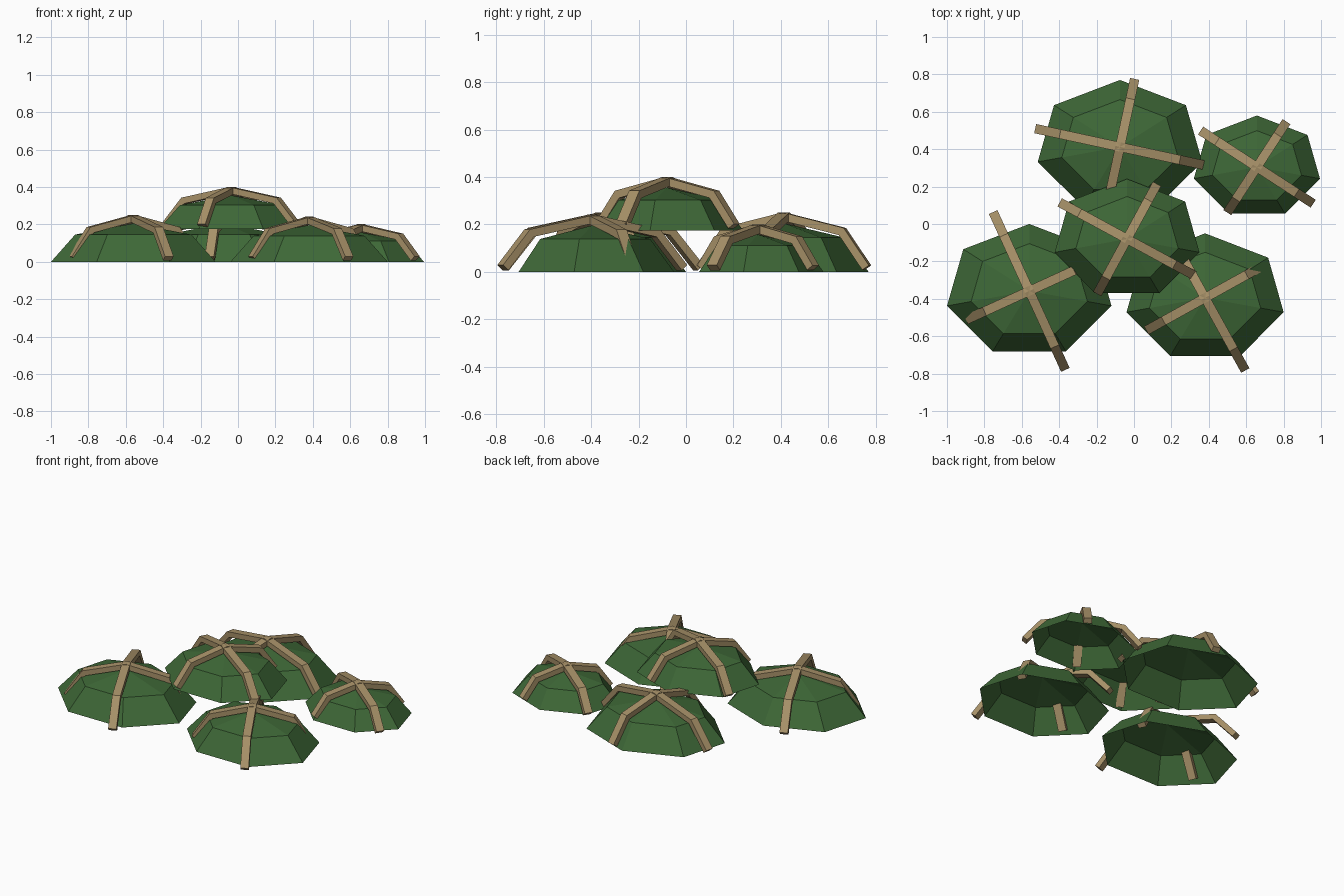
import bpy, bmesh
from math import sin, cos, pi, radians
from mathutils import Vector, Matrix

cube = bpy.data.objects.get("Cube")
if cube:
    bpy.data.objects.remove(cube, do_unlink=True)


def make_material(name, color):
    mat = bpy.data.materials.new(name)
    mat.use_nodes = True
    mat.diffuse_color = color
    mat.node_tree.nodes["Principled BSDF"].inputs["Base Color"].default_value = color
    return mat


GREEN = make_material("leaf green", (0.048, 0.138, 0.038, 1))
TAN = make_material("tan wood", (0.39, 0.285, 0.14, 1))
SIDES = 7
HEIGHT = 0.455        # dome height relative to its long radius
STRAP_W, STRAP_T = 0.05, 0.034


def finish(bm, name, mat, matrix):
    mesh = bpy.data.meshes.new(name)
    bm.to_mesh(mesh)
    bm.free()
    mesh.materials.append(mat)
    obj = bpy.data.objects.new(name, mesh)
    obj.matrix_world = matrix
    bpy.context.collection.objects.link(obj)


def dome(name, rx, ry, matrix):
    """Open, seven-sided shell with one ring between rim and apex."""
    bm = bmesh.new()
    rings = []
    for lat in (0, pi / 4):
        r, z = cos(lat), sin(lat) * HEIGHT * rx
        rings.append([bm.verts.new((-rx * r * sin(2 * pi * i / SIDES),
                                    ry * r * cos(2 * pi * i / SIDES), z))
                      for i in range(SIDES)])
    apex = bm.verts.new((0, 0, HEIGHT * rx))
    low, high = rings
    for i in range(SIDES):
        j = (i + 1) % SIDES
        bm.faces.new((low[i], low[j], high[j], high[i]))
        bm.faces.new((high[i], high[j], apex))
    finish(bm, name, GREEN, matrix)


def strap(name, radius, height, matrix):
    """Rectangular band bent over the dome in the local xz plane."""
    pts = [Vector((-radius * cos(k * pi / 4), 0,
                   0.018 + 1.05 * height * sin(k * pi / 4))) for k in range(5)]
    bm = bmesh.new()
    loops = []
    for k, p in enumerate(pts):
        # mitred normal from the neighbouring segments
        segs = [(b - a).normalized() for a, b in zip(pts, pts[1:])][max(k - 1, 0):k + 1]
        t = sum(segs, Vector()).normalized()
        n = Vector((-t.z, 0, t.x)) * (STRAP_T / 2 / t.dot(segs[0]))
        side = Vector((0, STRAP_W / 2, 0))
        loops.append([bm.verts.new(p + a * n + b * side)
                      for a, b in ((1, 1), (1, -1), (-1, -1), (-1, 1))])
    for a, b in zip(loops, loops[1:]):
        for i in range(4):
            j = (i + 1) % 4
            bm.faces.new((a[i], a[j], b[j], b[i]))
    bm.faces.new(loops[0])
    bm.faces.new(loops[-1])
    bmesh.ops.recalc_face_normals(bm, faces=bm.faces)
    finish(bm, name, TAN, matrix)


# name, centre, long radius, short radius, angle of the long strap
MOUNDS = [
    ("front_right", (-0.56, -0.358, 0), 0.451, 0.358, -65.4),
    ("front_left", (0.38, -0.395, 0), 0.431, 0.345, -61),
    ("middle", (-0.037, -0.08, 0.175), 0.397, 0.321, -28.5),
    ("back", (-0.075, 0.412, 0), 0.451, 0.358, -12.2),
    ("back_left", (0.657, 0.304, 0), 0.346, 0.276, -33),
]

for name, centre, rx, ry, angle in MOUNDS:
    place = Matrix.Translation(centre)
    dome(name + "_leaf_dome", rx, ry, place)
    for label, radius, turn in (("long", rx, 0), ("short", ry, 90)):
        spin = Matrix.Rotation(radians(angle + turn), 4, "Z")
        strap(f"{name}_{label}_strap", radius, HEIGHT * rx, place @ spin)
